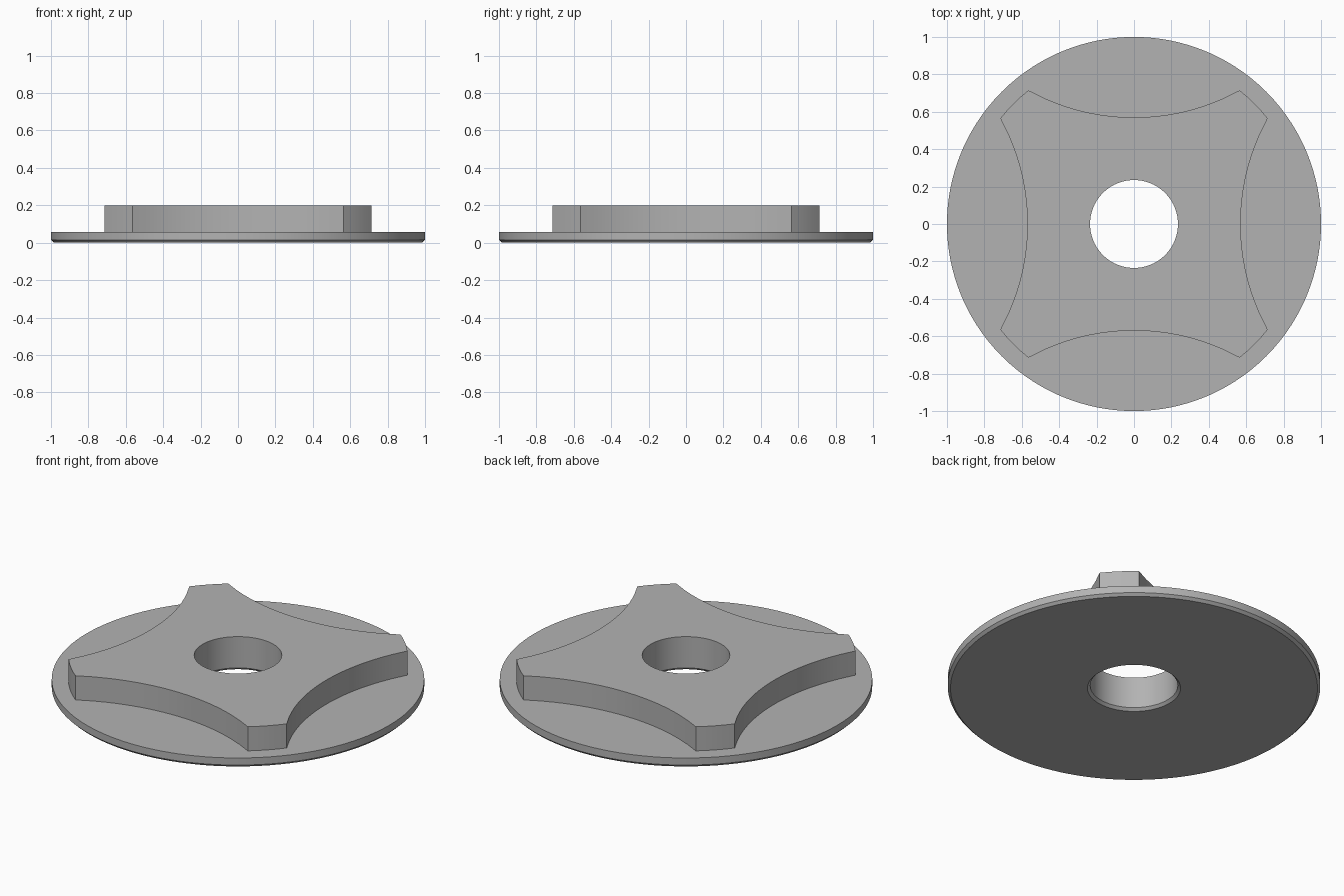
import bpy
import bmesh
from math import atan2, cos, sin, sqrt, radians, pi

cube = bpy.data.objects.get("Cube")
if cube:
    bpy.data.objects.remove(cube, do_unlink=True)

# Main dimensions
PLATE_R, HOLE_R, TIP_R = 1.0, 0.235, 0.911
PLATE_TOP, HUB_TOP, CHAMFER = 0.057, 0.2, 0.015
SCOOP_R, SCOOP_CENTRE = 1.173, 1.743

# Angles of one quarter: the scooped side, then the corner tip
half = atan2(0.565, 0.715)
SCOOP_STEPS, TIP_STEPS = 28, 4
quarter = [-half + 2 * half * i / SCOOP_STEPS for i in range(SCOOP_STEPS)]
quarter += [half + (pi / 2 - 2 * half) * i / TIP_STEPS for i in range(TIP_STEPS)]


def hub_radius(t):
    """Distance from the axis to the hub outline at angle t."""
    if abs(t) >= half - 1e-6:
        return TIP_R
    return SCOOP_CENTRE * cos(t) - sqrt(SCOOP_R ** 2 - (SCOOP_CENTRE * sin(t)) ** 2)


def circle(r):
    return lambda t: r


# Closed section, from the bottom of the bore round to the bore again
section = [
    (circle(HOLE_R + CHAMFER), 0),
    (circle(PLATE_R - CHAMFER), 0),
    (circle(PLATE_R), CHAMFER),
    (circle(PLATE_R), PLATE_TOP),
    (hub_radius, PLATE_TOP),
    (hub_radius, HUB_TOP),
    (circle(HOLE_R), HUB_TOP),
    (circle(HOLE_R), CHAMFER),
]

bm = bmesh.new()
rings = []
for radius, z in section:
    ring = []
    for k in range(4):
        for t in quarter:
            a, r = t + k * pi / 2, radius(t)
            ring.append(bm.verts.new((r * cos(a), r * sin(a), z)))
    rings.append(ring)

# Skin neighbouring rings into one watertight body
for lower, upper in zip(rings, rings[1:] + rings[:1]):
    n = len(lower)
    for i in range(n):
        j = (i + 1) % n
        bm.faces.new((lower[i], upper[i], upper[j], lower[j]))
bmesh.ops.recalc_face_normals(bm, faces=bm.faces)

mesh = bpy.data.meshes.new("flanged_hub")
bm.to_mesh(mesh)
bm.free()
hub = bpy.data.objects.new("flanged_hub", mesh)
bpy.context.collection.objects.link(hub)

# Plain grey material
grey = bpy.data.materials.new("plain_grey")
grey.use_nodes = True
colour = (0.45, 0.45, 0.45, 1)
grey.diffuse_color = colour
grey.node_tree.nodes["Principled BSDF"].inputs["Base Color"].default_value = colour
mesh.materials.append(grey)

# Smooth round walls, sharp rims
bpy.ops.object.select_all(action="DESELECT")
hub.select_set(True)
bpy.context.view_layer.objects.active = hub
bpy.ops.object.shade_smooth_by_angle(angle=radians(30))
